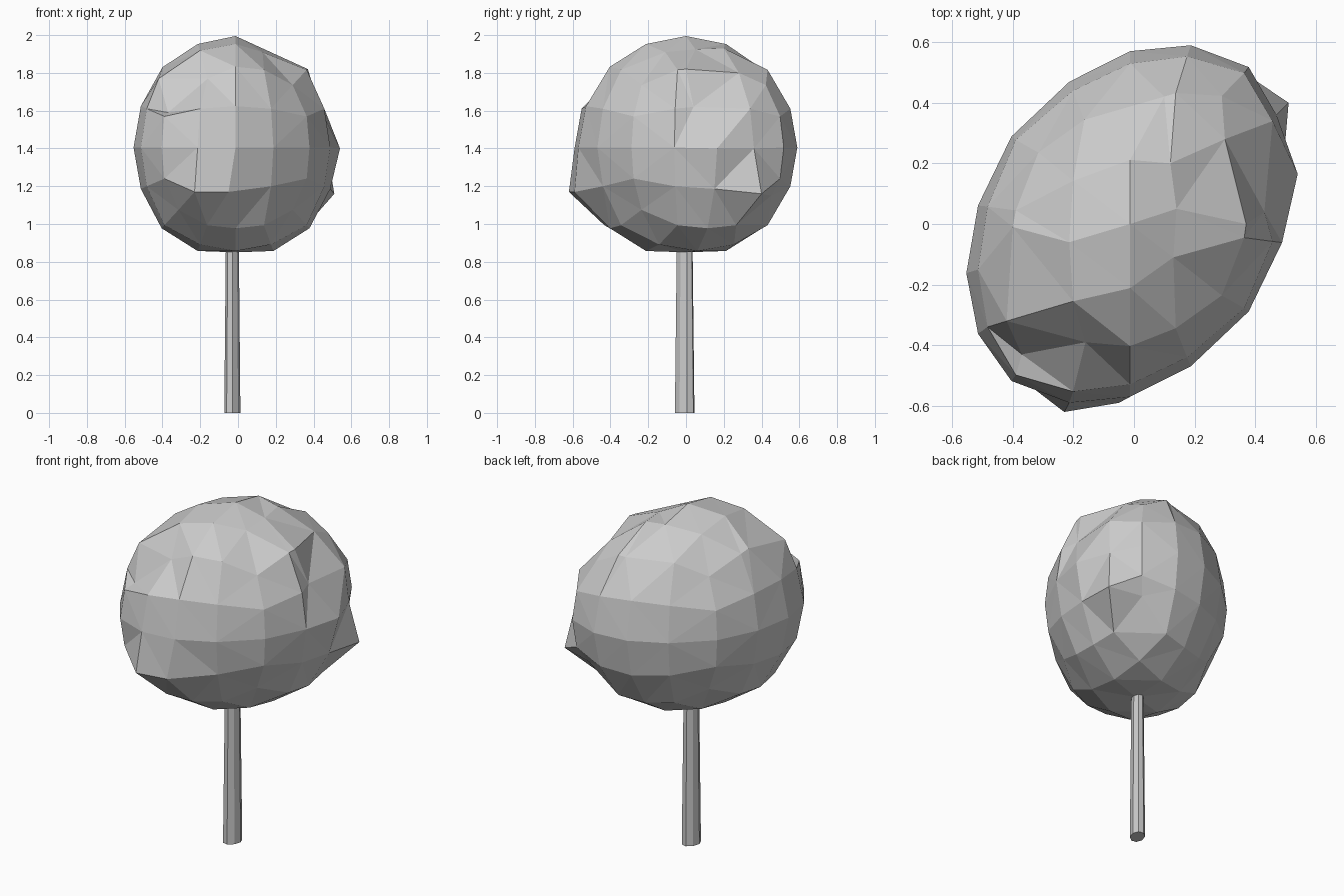
import bpy, bmesh, math
from mathutils import Vector

if "Cube" in bpy.data.objects:
    bpy.data.objects.remove(bpy.data.objects["Cube"])


def make_object(name, bm):
    bmesh.ops.recalc_face_normals(bm, faces=bm.faces)
    mesh = bpy.data.meshes.new(name)
    bm.to_mesh(mesh)
    bm.free()
    obj = bpy.data.objects.new(name, mesh)
    bpy.context.collection.objects.link(obj)
    return obj


# The strong dents and bumps: grid position on the cube -> final position
BUMPS = {
    (-2, -2, 2): (-.37, -.43, 1.59),
    (-1, -2, 2): (-.16, -.39, 1.77),
    (-2, -1, 2): (-.42, -.32, 1.77),
    (-1, -2, -1): (-.23, -.62, 1.17),
    (0, -2, -1): (-.05, -.59, 1.17),
    (-2, 0, 2): (-.40, -.01, 1.83),
    (1, 1, 2): (.12, .20, 1.93),
    (1, 0, 2): (.14, .05, 1.925),
    (1, -1, 2): (.13, -.11, 1.91),
    (0, 2, 2): (.10, .42, 1.81),
    (2, 1, 2): (.30, .28, 1.80),
    (2, 0, 2): (.37, 0, 1.82),
    (2, 0, 1): (.43, .04, 1.62),
    (2, 0, 0): (.54, .165, 1.40),
    (2, 1, 0): (.47, .36, 1.40),
    (2, 1, -1): (.51, .40, 1.16),
    (2, 2, -2): (.32, .45, 1.15),
}

# Crown: rounded subdivided cube, sheared in y, then dented
bm = bmesh.new()
bmesh.ops.create_cube(bm, size=4)
bmesh.ops.subdivide_edges(bm, edges=bm.edges[:], cuts=3, use_grid_fill=True)
for v in bm.verts:
    key = tuple(round(c) for c in v.co)
    d = Vector([k * .5 if abs(k) == 2 else k * .4 for k in key])
    d = Vector([math.copysign(1, k) if abs(k) == 2 else k * .4 for k in key])
    d.normalize()
    # edges of the cube stay slightly fuller, its corners slightly flatter
    full = {1: 1, 2: 1.025, 3: .97}[sum(abs(k) == 2 for k in key)]
    x = .54 * d.x
    base = (x * full - .013, .57 * d.y + .3 * x,
            max(.85, 1.405 + .59 * full * d.z))
    v.co = BUMPS.get(key, base)
bmesh.ops.triangulate(bm, faces=bm.faces[:])
make_object("crown", bm)

# Trunk: tapered eight-sided post, slightly sheared like the crown
bm = bmesh.new()
bmesh.ops.create_cone(bm, cap_ends=True, segments=8, radius1=.045,
                      radius2=.036, depth=.92)
for v in bm.verts:
    x, y, z = v.co
    v.co = (x * .95 - .03, y * 1.15 + .3 * x - .007, z + .46)
make_object("trunk", bm)
